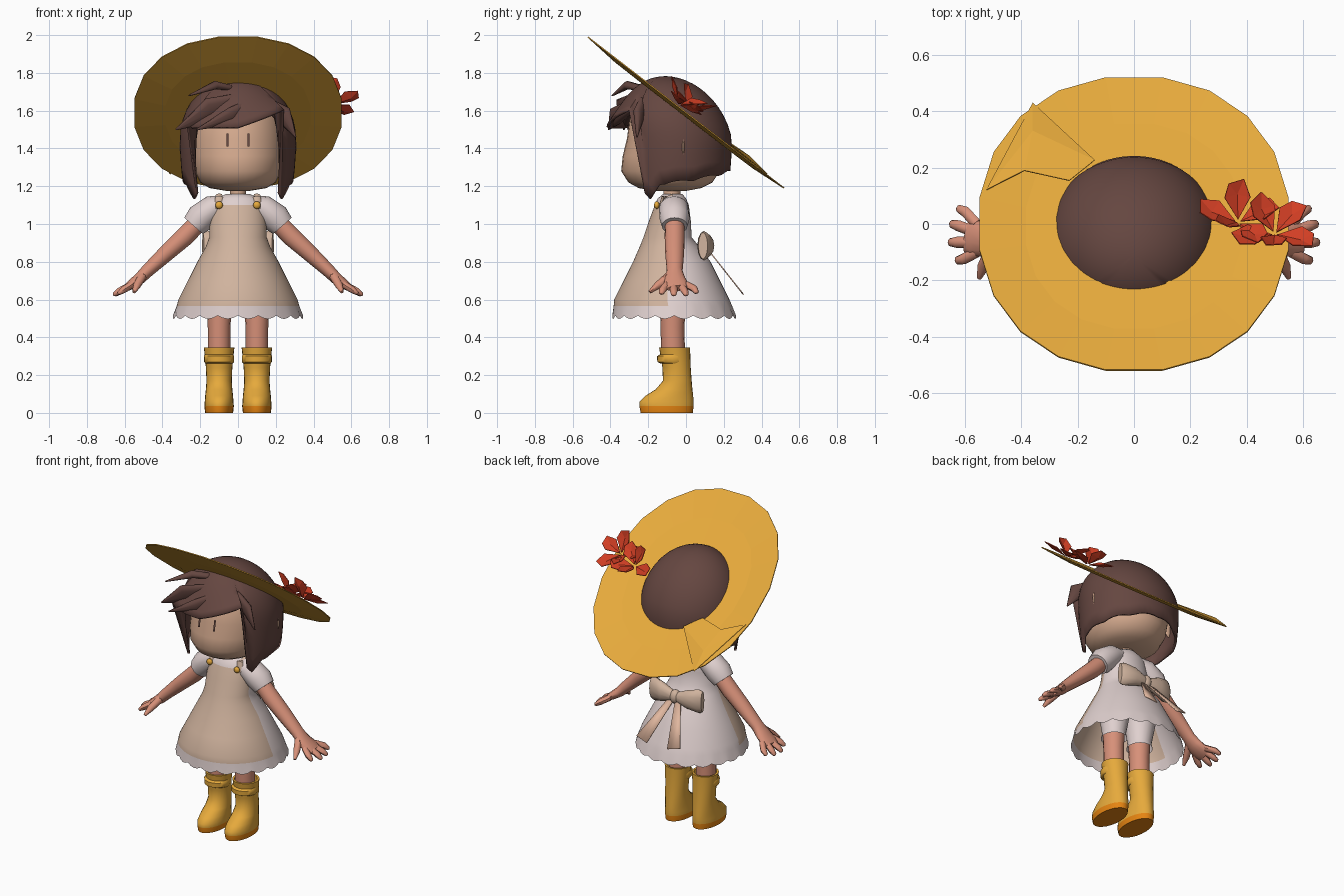
import bpy, bmesh
from math import sin, cos, pi, radians, sqrt
from mathutils import Vector, Matrix

if "Cube" in bpy.data.objects:
    bpy.data.objects.remove(bpy.data.objects["Cube"])

def mat(name, r, g, b):
    m = bpy.data.materials.new(name)
    m.diffuse_color = (r, g, b, 1)
    m.use_nodes = True
    m.node_tree.nodes["Principled BSDF"].inputs["Base Color"].default_value = m.diffuse_color
    return m

YELLOW = mat("straw yellow", .79, .40, .045)
HAIR = mat("brown hair", .13, .062, .052)
RED = mat("flower red", .66, .05, .018)
FACE = mat("face skin", .66, .40, .27)
SKIN = mat("limb skin", .68, .28, .19)
WHITE = mat("dress white", .74, .63, .62)
APRON = mat("apron beige", .63, .45, .34)
RIBBON = mat("ribbon peach", .76, .48, .35)
ORANGE = mat("sole orange", .78, .23, .006)

def build(name, verts, faces, mats, rule=None, angle=45, smooth=True):
    me = bpy.data.meshes.new(name)
    me.from_pydata([tuple(v) for v in verts], [], faces)
    bm = bmesh.new()
    bm.from_mesh(me)
    bmesh.ops.recalc_face_normals(bm, faces=bm.faces)
    bm.to_mesh(me)
    bm.free()
    for m in mats:
        me.materials.append(m)
    for p in me.polygons:
        p.use_smooth = smooth
        if rule:
            p.material_index = rule(p.center)
    if smooth:
        me.set_sharp_from_angle(angle=radians(angle))
    ob = bpy.data.objects.new(name, me)
    bpy.context.collection.objects.link(ob)
    return ob

def skin_rings(name, rings, mats, cap=(True, True), **kw):
    n = len(rings[0])
    faces = [(k*n+i, k*n+(i+1) % n, (k+1)*n+(i+1) % n, (k+1)*n+i)
             for k in range(len(rings)-1) for i in range(n)]
    if cap[0]:
        faces.append(tuple(range(n)))
    if cap[1]:
        faces.append(tuple(range((len(rings)-1)*n, len(rings)*n)))
    return build(name, [v for r in rings for v in r], faces, mats, **kw)

def loft(name, secs, mats, x=0, n=24, **kw):
    """Stack of horizontal ellipses: (z, half width, y front, y back)."""
    rings = [[(x+rx*sin(2*pi*i/n), (y0+y1)/2-(y1-y0)/2*cos(2*pi*i/n), z)
              for i in range(n)] for z, rx, y0, y1 in secs]
    return skin_rings(name, rings, mats, **kw)

def tube(name, pts, mats, ref=(0, 1, 0), n=10, **kw):
    """Sweep through (x, y, z, radius along ref, radius across)."""
    P = [Vector(p[:3]) for p in pts]
    rings = []
    for k, p in enumerate(pts):
        d = (P[min(k+1, len(P)-1)]-P[max(k-1, 0)]).normalized()
        s = Vector(ref)
        s = (s-d*s.dot(d)).normalized()
        u = d.cross(s)
        rings.append([P[k]+s*p[3]*cos(2*pi*i/n)+u*p[4]*sin(2*pi*i/n) for i in range(n)])
    return skin_rings(name, rings, mats, **kw)

def ball(name, c, r, m):
    secs = [(c[2]-r[2]*cos(pi*k/8), max(r[0]*sin(pi*k/8), .001),
             c[1]-r[1]*sin(pi*k/8), c[1]+r[1]*sin(pi*k/8)+.0005) for k in range(9)]
    return loft(name, secs, [m], x=c[0], n=12)

def solidify(ob, t, off=0):
    md = ob.modifiers.new("thickness", 'SOLIDIFY')
    md.thickness, md.offset = t, off

# dress with apron front and scalloped hem
N = 80
rings = []
for z, rx, y0, y1 in [(1.16, .06, -.12, -.02), (1.135, .115, -.15, .0), (1.1, .135, -.165, .015),
                      (1.02, .15, -.195, .025), (.93, .152, -.225, .03), (.88, .17, -.245, .07),
                      (.8, .215, -.28, .13), (.7, .265, -.33, .18), (.6, .315, -.38, .23),
                      (.565, .325, -.383, .245), (.515, .345, -.39, .265)]:
    low = z < .52
    rings.append([(rx*sin(2*pi*i/N), (y0+y1)/2-(y1-y0)/2*cos(2*pi*i/N),
                   z-(.018*abs(sin(pi*i/4)) if low else 0)) for i in range(N)])
skin_rings("dress_and_apron", rings, [WHITE, APRON], cap=(True, False),
           rule=lambda c: int(.565 < c.z < 1.1 and c.y < -.1))

# head and neck
loft("neck", [(1.1, .045, -.12, -.03), (1.23, .042, -.12, -.03)], [FACE], n=12)
loft("head", [(1.175, .06, -.16, .0), (1.19, .15, -.25, .08), (1.22, .2, -.305, .14),
              (1.28, .23, -.343, .18), (1.36, .24, -.335, .19), (1.45, .24, -.313, .19),
              (1.58, .22, -.295, .17), (1.68, .14, -.2, .1)], [FACE], n=32)

# bobbed hair shell whose lower edge changes with direction
def hair_bottom(a):
    s, d = sin(a), abs(a)
    if d < .82:
        return 1.51+(.13*s if s > 0 else 0)
    if d < 1.25:
        return 1.13+.33*abs(d-1.0)
    return 1.2+.08*(d-1.25)/(pi-1.25)+.015*abs(sin(5*a))

rings = []
for k in range(15):
    t = max(k/14, .02)
    ring = []
    for i in range(56):
        a = 2*pi*i/56
        a = a-2*pi if a > pi else a
        z = 1.775-(1.775-hair_bottom(a))*t*t
        h = (z-1.45)/.325
        r = sqrt(max(0, 1-h*h)) if h > 0 else 1-.1*h*h
        if abs(a) < .82:
            r *= 1+.26*t**4
        ring.append((.3*r*sin(a), -.05-.06*max(h, 0)-.285*r*cos(a), z))
    rings.append(ring)
solidify(skin_rings("hair", rings, [HAIR], cap=(True, False), angle=60), .015)

# loose locks over the fringe
for nm, a, b, c, w in [("fringe_left", (.06, -.25, 1.66), (-.15, -.33, 1.6), (-.33, -.33, 1.5), .075),
                       ("fringe_middle", (.08, -.27, 1.64), (-.04, -.375, 1.57), (-.22, -.41, 1.5), .05),
                       ("fringe_right", (.12, -.22, 1.66), (.24, -.25, 1.58), (.305, -.26, 1.46), .05),
                       ("stray_tuft", (-.03, -.24, 1.72), (-.12, -.31, 1.735), (-.26, -.39, 1.68), .022)]:
    tube(nm, [(*a, .02, w*.6), (*b, .025, w), (*c, .004, .004)], [HAIR], ref=(0, 1, .5), angle=70)

# tilted sun hat brim
TILT = Matrix.Translation((0, 0, 1.59)) @ Matrix.Rotation(radians(-37.6), 4, 'X')
def brim(f, z, n=20):
    return [TILT @ Vector((f*.555*(abs(sin(t))**.92)*(1 if sin(t) >= 0 else -1),
                           f*.664*(abs(cos(t))**.92)*(1 if cos(t) >= 0 else -1), z))
            for t in (2*pi*(i+.5)/n for i in range(n))]
solidify(skin_rings("hat_brim", [brim(.36, -.018), brim(.7, -.016), brim(1, 0)], [YELLOW],
                    cap=(False, False), smooth=False), .006)
flap = [(-.525, .15, .004), (-.36, .54, .004), (-.14, .28, .008), (-.23, .19, .006),
        (-.39, .23, .012), (-.36, .4, .022)]
solidify(build("hat_folded_flap", [TILT @ Vector(p) for p in flap],
               [(0, 1, 5), (1, 2, 5), (2, 3, 4, 5), (0, 5, 4)], [YELLOW], smooth=False), .004)

# two red flowers made of folded petals
verts, faces = [], []
for cx, cy, cz, lift, turn in [(.37, -.005, .015, 14, .35), (.5, -.055, .012, 6, .9)]:
    for k in range(5):
        M = (TILT @ Matrix.Translation((cx, cy, cz)) @ Matrix.Rotation(turn+k*2*pi/5, 4, 'Z')
             @ Matrix.Rotation(-radians(lift+26*(k % 2)), 4, 'Y'))
        b = len(verts)
        verts += [M @ Vector(p) for p in [(.01, 0, 0), (.09, -.046, .02), (.155, -.025, .015),
                                          (.14, .03, .015), (.09, .046, .02), (.1, 0, 0)]]
        faces += [(b, b+1, b+5), (b+1, b+2, b+5), (b+2, b+3, b+5), (b+3, b+4, b+5), (b+4, b, b+5)]
solidify(build("hat_flowers", verts, faces, [RED], smooth=False), .004)

# back bow knot
ball("bow_knot", (0, .11, .88), (.035, .035, .045), APRON)

# everything that comes in pairs
for s, side in ((1, "left"), (-1, "right")):
    nm = lambda part: side + "_" + part
    ball(nm("ear"), (s*.283, -.015, 1.41), (.028, .01, .06), FACE)
    x = s*.055
    build(nm("eye"), [(x-.006, -.331, 1.41), (x+.006, -.331, 1.41),
                      (x+.006, -.318, 1.48), (x-.006, -.318, 1.48)], [(0, 1, 2, 3)], [HAIR])
    # straps and buttons
    tube(nm("strap"), [(s*.1, -.135, 1.08, .012, .025), (s*.1, -.12, 1.14, .012, .022),
                       (s*.1, -.07, 1.15, .012, .02)], [APRON], ref=(0, 1, .3), n=8)
    ball(nm("button"), (s*.1, -.155, 1.1), (.02, .014, .02), YELLOW)
    # sleeve, arm and hand
    tube(nm("sleeve"), [(s*.06, -.07, 1.11, .06, .045), (s*.13, -.065, 1.085, .078, .07),
                        (s*.2, -.06, 1.03, .08, .078), (s*.235, -.06, .99, .068, .066)], [WHITE], n=16)
    tube(nm("arm"), [(s*.17, -.06, 1.05, .05, .05), (s*.28, -.06, .935, .053, .052),
                     (s*.38, -.06, .845, .05, .045), (s*.48, -.06, .752, .042, .036),
                     (s*.52, -.06, .712, .056, .032), (s*.57, -.05, .676, .066, .025),
                     (s*.595, -.045, .66, .056, .018)], [SKIN], n=14)
    for k, (by, ty, tx, tz) in enumerate([(-.1, -.13, .635, .63), (-.065, -.065, .66, .622),
                                          (-.03, .0, .655, .622), (.0, .055, .63, .635)]):
        tube(nm("finger_%d" % k), [(s*.56, by, .68, .02, .019),
                                   (s*(tx-.03), ty*.8+by*.2, tz+.022, .02, .018),
                                   (s*(tx-.005), ty, tz+.004, .014, .011),
                                   (s*tx, ty, tz, .005, .004)], [SKIN], n=8)
    tube(nm("thumb"), [(s*.505, -.085, .725, .024, .026), (s*.535, -.15, .675, .022, .02),
                       (s*.55, -.192, .64, .009, .009)], [SKIN], ref=(1, 0, 0), n=8)
    # bow loop and ribbon tail
    tube(nm("bow_loop"), [(s*.01, .11, .88, .025, .03), (s*.09, .11, .885, .04, .06),
                          (s*.16, .095, .885, .036, .078), (s*.185, .09, .885, .025, .07)],
         [APRON], n=12)
    tail = build(nm("bow_tail"), [(s*.005, .12, .86), (s*.045, .12, .86), (s*.16, .29, .645),
                                  (s*.075, .305, .625)], [(0, 1, 2, 3)], [RIBBON])
    solidify(tail, .006)
    # leg, bloomers and boot
    x = s*.1
    loft(nm("leg"), [(.28, .06, -.13, -.005), (.45, .06, -.135, -.008), (.64, .07, -.14, -.0)],
         [SKIN], x=x, n=16)
    loft(nm("bloomer"), [(.53, .078, -.15, .015), (.56, .07, -.142, .006), (.72, .1, -.16, .03)],
         [WHITE], x=x, n=20, cap=(False, True))
    loft(nm("boot"), [(.0, .074, -.24, .036), (.036, .078, -.247, .04), (.06, .076, -.245, .04),
                      (.09, .074, -.215, .038), (.125, .07, -.16, .034), (.17, .067, -.122, .03),
                      (.24, .07, -.125, .025), (.33, .079, -.14, .022), (.345, .081, -.142, .022),
                      (.345, .068, -.13, .01), (.3, .066, -.13, .01)],
         [YELLOW, ORANGE], x=x, rule=lambda c: int(c.z < .036))
    loft(nm("boot_strap"), [(.262, .073, -.135, .0), (.27, .079, -.152, .01), (.3, .08, -.153, .01),
                            (.308, .076, -.14, .0)], [YELLOW], x=x)
